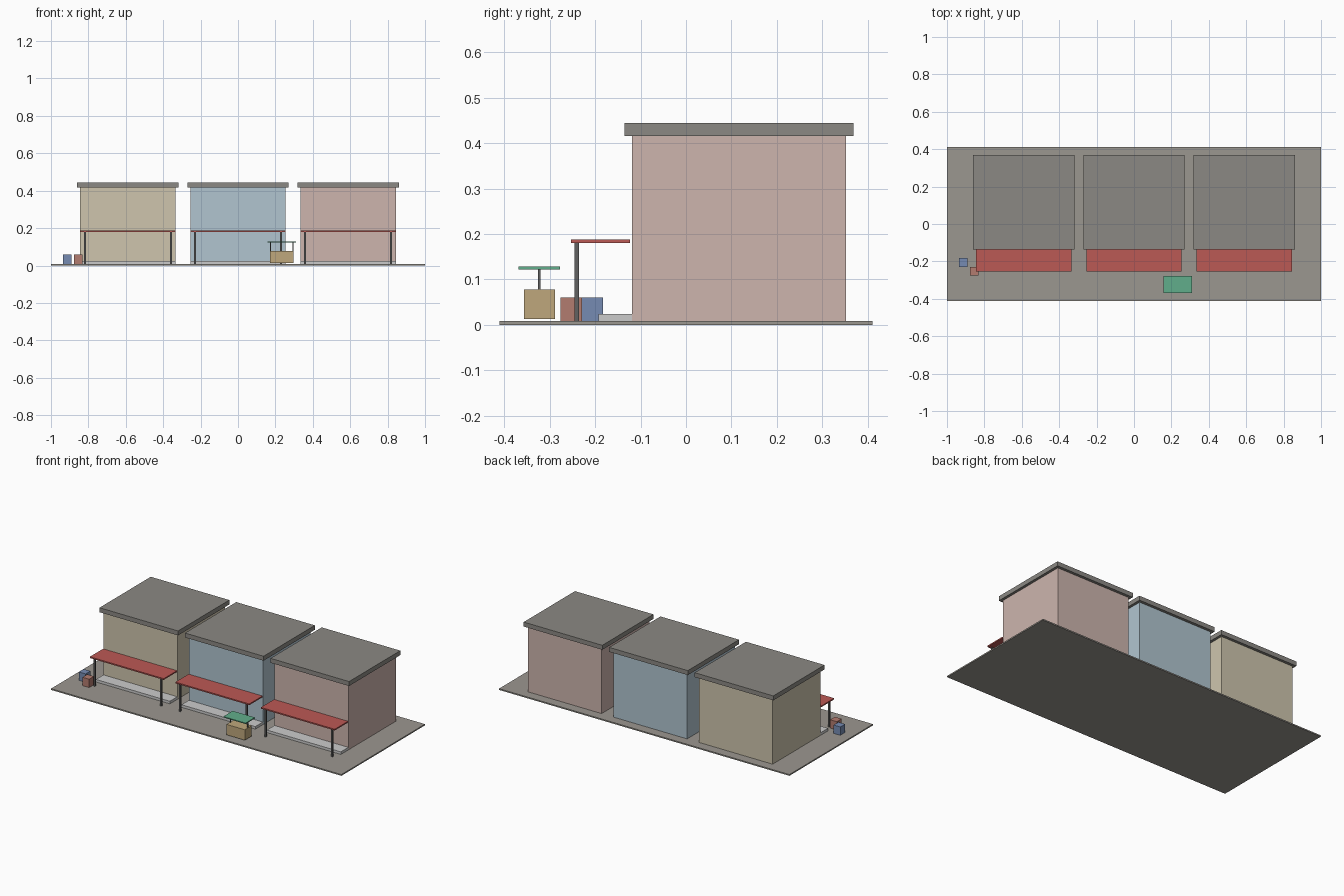
import bpy

if "Cube" in bpy.data.objects:
    bpy.data.objects.remove(bpy.data.objects["Cube"])

mats = {}


def material(name, rgb):
    m = bpy.data.materials.new(name)
    m.diffuse_color = (*rgb, 1)
    m.use_nodes = True
    m.node_tree.nodes["Principled BSDF"].inputs["Base Color"].default_value = m.diffuse_color
    mats[name] = m


material("cream", (0.62, 0.56, 0.42))
material("pale_blue", (0.44, 0.56, 0.63))
material("pale_pink", (0.61, 0.46, 0.42))
material("awning_red", (0.50, 0.10, 0.09))
material("canopy_green", (0.12, 0.42, 0.26))
material("wood", (0.52, 0.39, 0.20))
material("crate_blue", (0.18, 0.26, 0.45))
material("crate_red", (0.45, 0.20, 0.16))
material("paving", (0.33, 0.31, 0.28))
material("roof_grey", (0.26, 0.25, 0.23))
material("dark_metal", (0.12, 0.12, 0.12))


def box(name, x, y, z, mat=None):
    """Box from (min, max) pairs on each axis."""
    bpy.ops.mesh.primitive_cube_add(size=1, location=[sum(r) / 2 for r in (x, y, z)])
    ob = bpy.context.object
    ob.name = name
    ob.scale = [r[1] - r[0] for r in (x, y, z)]
    bpy.ops.object.transform_apply(location=False, rotation=False, scale=True)
    if mat:
        ob.data.materials.append(mats[mat])
    return ob


def mid(c, w):
    return (c - w / 2, c + w / 2)


G = 0.008  # paving height

box("paving_slab", (-1, 1), (-0.411, 0.411), (0, G), "paving")

# Row of three shops, each with roof slab, awning, posts and front step
PITCH, WIDTH = 0.589, 0.509
for i, wall in enumerate(("cream", "pale_blue", "pale_pink")):
    cx = (i - 1) * PITCH
    box("shop_walls", mid(cx, WIDTH), (-0.119, 0.352), (G, 0.416), wall)
    box("shop_roof", mid(cx, 0.541), (-0.135, 0.369), (0.416, 0.444), "roof_grey")
    box("shop_step", mid(cx, WIDTH), (-0.193, -0.119), (G, 0.024))
    box("shop_awning", mid(cx, WIDTH), (-0.253, -0.123), (0.180, 0.188), "awning_red")
    for s in (-1, 1):
        box("awning_post", mid(cx + s * 0.23, 0.010), mid(-0.241, 0.010), (G, 0.180), "dark_metal")

# Street cart with canopy
CX, CY = 0.234, -0.323
box("cart_body", mid(CX, 0.126), mid(CY, 0.068), (0.013, 0.078), "wood")
box("cart_canopy", mid(CX, 0.153), mid(CY, 0.092), (0.122, 0.128), "canopy_green")
for s in (-1, 1):
    box("cart_post", mid(CX + s * 0.060, 0.005), mid(CY, 0.005), (0.078, 0.122), "dark_metal")

# Crates beside the first shop
box("blue_crate", mid(-0.912, 0.046), mid(-0.206, 0.047), (G, 0.060), "crate_blue")
box("red_crate", mid(-0.855, 0.046), mid(-0.253, 0.047), (G, 0.060), "crate_red")
